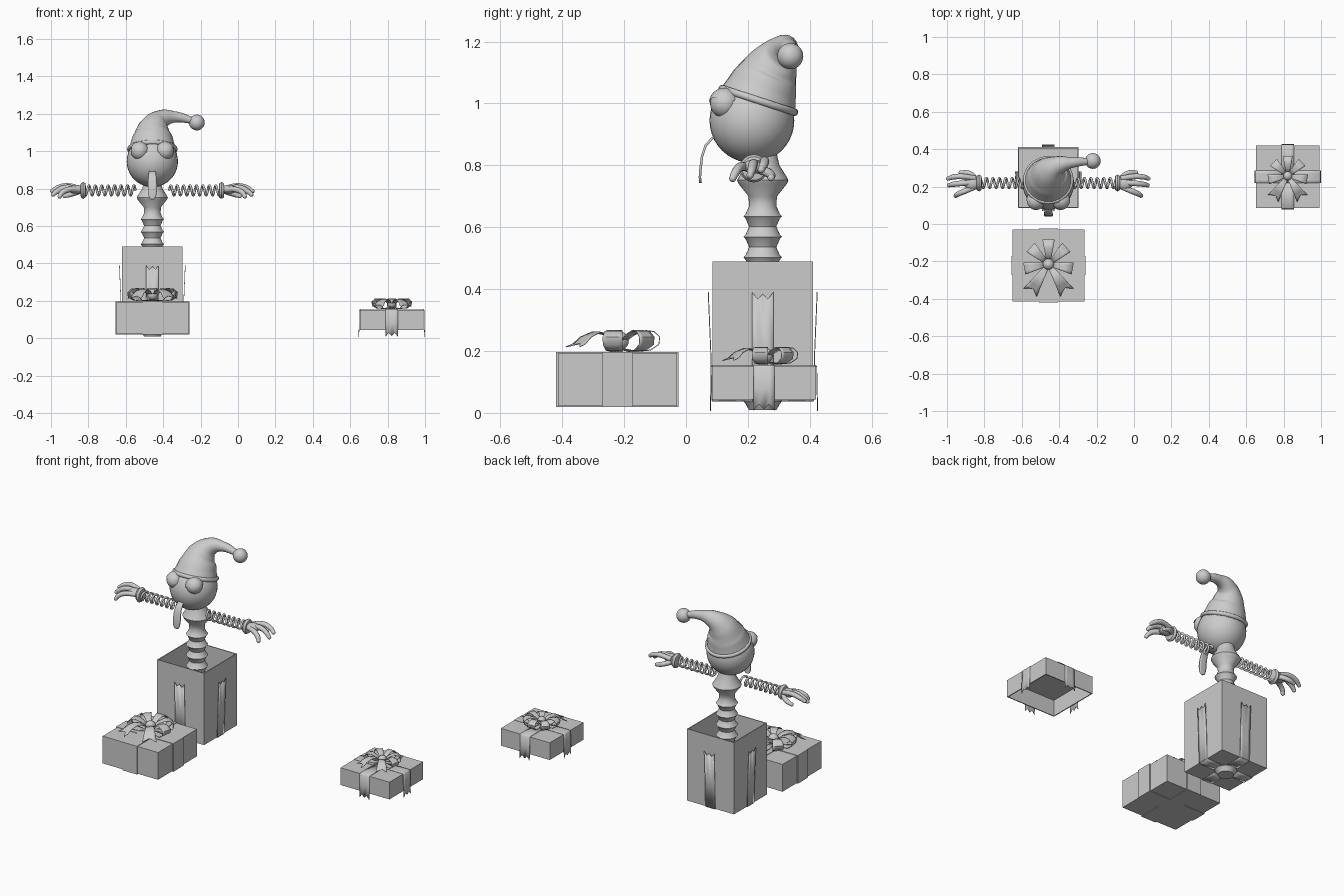
import bpy, bmesh, math
from mathutils import Vector, Matrix

cube = bpy.data.objects.get("Cube")
if cube:
    bpy.data.objects.remove(cube, do_unlink=True)

grey = bpy.data.materials.new("plain grey")
grey.use_nodes = True
grey.diffuse_color = (0.6, 0.6, 0.6, 1)
grey.node_tree.nodes["Principled BSDF"].inputs["Base Color"].default_value = (0.6, 0.6, 0.6, 1)


def add(name, bm, smooth=None):
    """Turn a bmesh into a named object; smooth is the sharp-edge angle."""
    bmesh.ops.recalc_face_normals(bm, faces=bm.faces)
    me = bpy.data.meshes.new(name)
    bm.to_mesh(me)
    bm.free()
    return finish(bpy.data.objects.new(name, me), smooth)


def finish(ob, smooth=None):
    if ob.name not in bpy.context.scene.collection.objects:
        bpy.context.scene.collection.objects.link(ob)
    ob.data.materials.append(grey)
    bpy.ops.object.select_all(action='DESELECT')
    ob.select_set(True)
    bpy.context.view_layer.objects.active = ob
    if ob.type == 'CURVE':
        bpy.ops.object.convert(target='MESH')
    if smooth:
        bpy.ops.object.shade_smooth_by_angle(angle=math.radians(smooth))
    return ob


def block(name, centre, size, open_side=None, wall=0.008):
    """Box; open_side 1 or -1 hollows it from the top or the bottom."""
    bm = bmesh.new()
    bmesh.ops.create_cube(bm, size=1, matrix=Matrix.Translation(centre) @ Matrix.Diagonal((*size, 1)))
    if open_side:
        bm.normal_update()
        face = [f for f in bm.faces if f.normal.z * open_side > 0.9]
        bmesh.ops.inset_region(bm, faces=face, thickness=wall)
        hole = bmesh.ops.extrude_face_region(bm, geom=face)["geom"]
        bmesh.ops.delete(bm, geom=face, context='FACES')
        verts = [v for v in hole if isinstance(v, bmesh.types.BMVert)]
        bmesh.ops.translate(bm, verts=verts, vec=(0, 0, -open_side * (size[2] - wall)))
    return add(name, bm)


def ball(name, centre, scale, rot=Matrix(), half=None):
    bm = bmesh.new()
    bmesh.ops.create_uvsphere(bm, u_segments=32, v_segments=20, radius=1)
    if half:
        bmesh.ops.bisect_plane(bm, geom=bm.verts[:] + bm.edges[:] + bm.faces[:],
                               plane_co=(0, 0, 0), plane_no=half, clear_inner=True)
    bm.transform(Matrix.Translation(centre) @ rot @ Matrix.Diagonal((*scale, 1)))
    return add(name, bm, 40)


def lathe(name, centre, profile, axis='Z', smooth=40, seg=32):
    """Revolve (radius, height) points around an axis through centre."""
    bm = bmesh.new()
    vs = [bm.verts.new((r, 0, h)) for r, h in profile]
    es = [bm.edges.new(p) for p in zip(vs, vs[1:])]
    bmesh.ops.spin(bm, geom=vs + es, cent=(0, 0, 0), axis=(0, 0, 1), angle=math.tau, steps=seg)
    bmesh.ops.remove_doubles(bm, verts=bm.verts, dist=1e-5)
    rot = Matrix.Rotation(math.pi / 2, 4, 'Y') if axis == 'X' else Matrix()
    bm.transform(Matrix.Translation(centre) @ rot)
    return add(name, bm, smooth)


def tube(name, pts, radii, res=6, sides=4):
    """Smooth tube through points with a radius at each one."""
    cu = bpy.data.curves.new(name, 'CURVE')
    cu.dimensions = '3D'
    cu.bevel_depth, cu.bevel_resolution = 1, sides
    cu.resolution_u, cu.use_fill_caps = res, True
    sp = cu.splines.new('BEZIER')
    sp.bezier_points.add(len(pts) - 1)
    for bp, p, r in zip(sp.bezier_points, pts, radii):
        bp.co, bp.radius = p, r
        bp.handle_left_type = bp.handle_right_type = 'AUTO'
    return finish(bpy.data.objects.new(name, cu), 50)


def ribbon(name, path, across, widths, notch=(0,) * 5, thick=0.003, smooth=50):
    """Thin strip along a path; notch pulls back the last row of vertices."""
    bm = bmesh.new()
    path, across = [Vector(p) for p in path], Vector(across).normalized()
    end = (path[-1] - path[-2]).normalized()
    rows = []
    for i, (p, w) in enumerate(zip(path, widths)):
        cut = notch if i == len(path) - 1 else (0,) * 5
        rows.append([bm.verts.new(p + across * w * (k / 4 - 0.5) - end * cut[k]) for k in range(5)])
    for a, b in zip(rows, rows[1:]):
        for k in range(4):
            bm.faces.new((a[k], a[k + 1], b[k + 1], b[k]))
    ob = add(name, bm, smooth)
    mod = ob.modifiers.new("thickness", 'SOLIDIFY')
    mod.thickness, mod.offset = thick, 0
    return ob


def bow(name, centre, s):
    """Five loops in a fan, two notched tails and a knot."""
    c = Vector(centre)
    loop = [(.01, .03), (.05, .058), (.085, .071), (.112, .068), (.13, .05), (.127, .026), (.10, .008), (.06, .004), (.01, .012)]
    tail = [(.01, .03), (.05, .058), (.09, .066), (.13, .05), (.155, .028), (.18, .018)]
    for i, deg in enumerate((-10, 43, 90, 137, 190, 237, 303)):
        a = math.radians(deg)
        out, side = Vector((math.cos(a), math.sin(a), 0)), (-math.sin(a), math.cos(a), 0)
        prof = loop if i < 5 else tail
        path = [c + s * (out * r + Vector((0, 0, z))) for r, z in prof]
        widths = [s * (0.018 + 0.36 * r) for r, z in prof]
        notch = (0,) * 5 if i < 5 else [s * n for n in (0, .015, .03, .015, 0)]
        ribbon(f"{name}_{'loop' if i < 5 else 'tail'}_{i + 1}", path, side, widths, notch)
    ball(f"{name}_knot", c + Vector((0, 0, .038 * s)), [.03 * s] * 3)


SIDES = [(Vector((0, -1, 0)), "front"), (Vector((1, 0, 0)), "left"),
         (Vector((0, 1, 0)), "back"), (Vector((-1, 0, 0)), "right")]
UP = Vector((0, 0, 1))
ZIGZAG = (0, .022, .006, .022, 0)

# Open box with loose ribbon ends standing off its sides
bx, by = -0.458, 0.248
block("box", (bx, by, 0.265), (0.325, 0.325, 0.45), 1)
for d, label in SIDES:
    base = Vector((bx, by, 0))
    path = [base + d * o + UP * z for o, z in ((.1645, .04), (.168, .2), (.176, .39))]
    ribbon(f"box_ribbon_{label}", path, d.cross(UP), (.068,) * 3, ZIGZAG)
    ribbon(f"box_ribbon_under_{label}", [base + d * .06 + UP * .0385, base + d * .1645 + UP * .0385],
           d.cross(UP), (.068,) * 2)

# Bellows neck with flared shoulder
prof = [(0, .01), (.045, .01)]
prof += [(r, .037 + k * .0665 + dz) for k in range(10) for r, dz in ((.055, -.008), (.062, 0), (.055, .008), (.044, .033))]
prof += [(.046, .70), (.078, .74), (.083, .752), (.078, .762), (.054, .80), (.045, .84)]
lathe("neck", (bx, by, 0), prof)

# Head, eyes and eyelids
ball("head", (bx, .213, .945), (.137,) * 3)
for sx, label in ((1, "left"), (-1, "right")):
    eye = (bx + sx * .068, .125, 1.0)
    ball(f"{label}_eye", eye, (.047,) * 3)
    tilt = Matrix.Rotation(math.radians(-sx * 20), 4, 'Y') @ Matrix.Rotation(math.radians(-10), 4, 'X')
    ball(f"{label}_eyelid", eye, (.051,) * 3, tilt, half=(0, 0, 1))

# Hanging tongue
ribbon("tongue", [(bx, y, z) for y, z in ((.12, .895), (.085, .888), (.064, .865), (.052, .83), (.047, .79), (.045, .762), (.046, .748), (.047, .743))],
       (1, 0, 0), (.03, .036, .042, .047, .049, .042, .028, .012), thick=.008, smooth=60)

# Floppy hat with rolled brim and pompom
tube("hat", [(bx, .232, 1.005), (-.455, .255, 1.065), (-.445, .283, 1.125), (-.408, .312, 1.17), (-.34, .328, 1.183), (-.23, .335, 1.16)],
     (.128, .11, .083, .052, .030, .016), 8, 8)
brim = lathe("hat_brim", (0, 0, 0), [(.124 + .011 * math.cos(t * math.tau / 10), .012 * math.sin(t * math.tau / 10)) for t in range(11)])
brim.matrix_world = Matrix.Translation((bx, .234, 1.01)) @ Matrix.Rotation(math.radians(-18), 4, 'X')
ball("hat_pompom", (-.22, .337, 1.153), (.042,) * 3)

# Spring arms and hands, mirrored about the neck
ay, az = .219, .79
FINGERS = {"index": ((.39, .025, .012), (.46, .035, .024), (.51, .032, .012), (.535, .024, -.004)),
           "middle": ((.39, .002, .01), (.47, -.002, .014), (.515, -.008, -.008), (.53, -.012, -.022)),
           "little": ((.39, -.02, .004), (.45, -.045, .004), (.485, -.06, -.015), (.495, -.068, -.032)),
           "thumb": ((.385, .02, -.004), (.41, .043, -.012), (.44, .056, -.022), (.468, .056, -.03))}
for sx, label in ((1, "left"), (-1, "right")):
    turns, n = 8, 12
    coil = []
    for i in range(turns * n + 1):
        t = i / n * math.tau
        coil.append((bx + sx * (.09 + .275 * i / (turns * n)), ay + .026 * math.cos(t), az + .026 * math.sin(t)))
    tube(f"{label}_arm_spring", coil, [.0065] * len(coil), 2, 2)
    lathe(f"{label}_cuff", (bx + sx * .37, ay, az),
          [(0, -.014), (.026, -.014), (.038, -.012), (.045, 0), (.038, .012), (.026, .014), (0, .014)], 'X')
    ball(f"{label}_palm", (bx + sx * .408, ay, az + .006), (.045, .036, .023))
    for finger, pts in FINGERS.items():
        pts = [(bx + sx * x, ay + y, az + z) for x, y, z in pts]
        tube(f"{label}_{finger}_finger", pts, (.014, .015, .014, .011))
        ball(f"{label}_{finger}_tip", pts[-1], (.0115,) * 3)

# Wrapped gift with crossing bands and a bow
gx, gy = -0.457, -0.222
block("gift", (gx, gy, .1075), (.385, .385, .171))
block("gift_band_across", (gx, gy, .1075), (.397, .1, .177))
block("gift_band_along", (gx, gy, .1075), (.1, .397, .177))
bow("gift_bow", (gx, -.215, .195), 1)

# Loose lid, open below, with bands, hanging ends and a bow
lx, ly = 0.822, 0.252
block("lid", (lx, ly, .098), (.34, .335, .108), -1)
for d, label in SIDES:
    half = .17 if d.x else .1675
    path = [Vector((lx, ly, 0)) + d * (half + o) + UP * z
            for o, z in ((-half, .154), (-.002, .154), (.003, .149), (.004, .08), (.006, .006))]
    ribbon(f"lid_ribbon_{label}", path, d.cross(UP), (.068,) * 5, ZIGZAG)
bow("lid_bow", (lx, .257, .155), .8)
